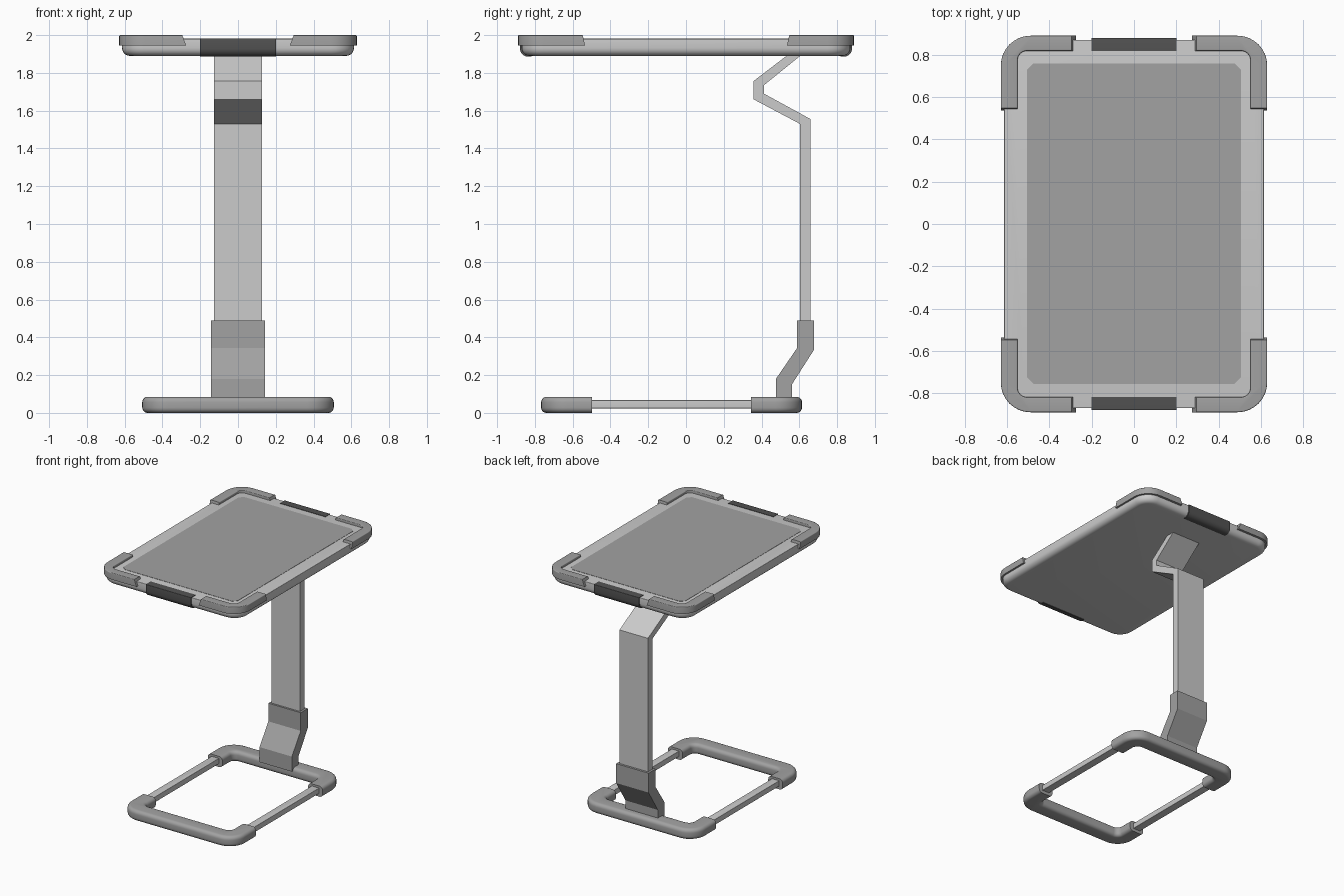
import bpy, bmesh, math
from mathutils import Vector

if "Cube" in bpy.data.objects:
    bpy.data.objects.remove(bpy.data.objects["Cube"])


def material(name, value):
    m = bpy.data.materials.new(name)
    m.diffuse_color = (value, value, value, 1)
    m.use_nodes = True
    m.node_tree.nodes["Principled BSDF"].inputs["Base Color"].default_value = m.diffuse_color
    return m


LIGHT = material("light_grey", 0.60)
MID = material("mid_grey", 0.36)
DARK = material("dark_grey", 0.085)


def fillet(corners, steps=8):
    """Turn (x, y, radius) corners into an outline with rounded corners."""
    out = []
    for i, (x, y, r) in enumerate(corners):
        p = Vector((x, y))
        if r == 0:
            out.append(p)
            continue
        a = Vector(corners[i - 1][:2]) - p
        b = Vector(corners[(i + 1) % len(corners)][:2]) - p
        a.normalize()
        b.normalize()
        # right-angled corners only
        c = p + (a + b) * r
        for k in range(steps + 1):
            t = math.pi / 2 * k / steps
            out.append(c - b * r * math.cos(t) - a * r * math.sin(t))
    return out


def finish(name, bm, mat):
    bmesh.ops.recalc_face_normals(bm, faces=bm.faces)
    me = bpy.data.meshes.new(name)
    bm.to_mesh(me)
    bm.free()
    ob = bpy.data.objects.new(name, me)
    bpy.context.collection.objects.link(ob)
    me.materials.append(mat)
    bpy.ops.object.select_all(action='DESELECT')
    ob.select_set(True)
    bpy.context.view_layer.objects.active = ob
    bpy.ops.object.shade_smooth_by_angle(angle=math.radians(32))
    return ob


def slab(name, outline, z0, z1, mat, low=0, high=0, keep=lambda a, b: True, edit=None):
    """Extrude a flat outline from z0 to z1 and round its rims."""
    bm = bmesh.new()
    face = bm.faces.new([bm.verts.new((p[0], p[1], z0)) for p in outline])
    new = bmesh.ops.extrude_face_region(bm, geom=[face])["geom"]
    for v in new:
        if isinstance(v, bmesh.types.BMVert):
            v.co.z = z1
    if edit:
        for v in bm.verts:
            edit(v)
    for z, r in ((z0, low), (z1, high)):
        if r:
            edges = [e for e in bm.edges
                     if all(abs(v.co.z - z) < 1e-5 for v in e.verts)
                     and keep(e.verts[0].co, e.verts[1].co)]
            bmesh.ops.bevel(bm, geom=edges, offset=r, segments=5, profile=0.5,
                            affect='EDGES', clamp_overlap=True)
    return finish(name, bm, mat)


def strip(name, profile, half, mat):
    """Extrude a side profile (y, z) across the width."""
    bm = bmesh.new()
    face = bm.faces.new([bm.verts.new((-half, y, z)) for y, z in profile])
    new = bmesh.ops.extrude_face_region(bm, geom=[face])["geom"]
    for v in new:
        if isinstance(v, bmesh.types.BMVert):
            v.co.x = half
    return finish(name, bm, mat)


def rect(x0, x1, y0, y1, r):
    return fillet([(x0, y0, r), (x1, y0, r), (x1, y1, r), (x0, y1, r)])


# base: two U-shaped end bars
W = 0.128
for name, outer, end, s in (("base_front_bar", -0.767, -0.497, 1),
                            ("base_rear_bar", 0.614, 0.344, -1)):
    inner = outer + s * W
    u = fillet([(-0.507, end, 0), (-0.507, outer, 0.14), (0.507, outer, 0.14), (0.507, end, 0),
                (0.507 - W, end, 0), (0.507 - W, inner, 0.04),
                (-0.507 + W, inner, 0.04), (-0.507 + W, end, 0)])
    slab(name, u, 0, 0.085, MID, 0.028, 0.028,
         keep=lambda a, b, e=end: not (abs(a.y - e) < 1e-5 and abs(b.y - e) < 1e-5))

# base: side rails joining the bars
for side, s in (("left", -1), ("right", 1)):
    c = s * (0.507 - W / 2)
    slab(side + "_base_rail", rect(c - 0.032, c + 0.032, -0.53, 0.38, 0.003),
         0.024, 0.068, LIGHT, 0.008, 0.008)

# stand: cranked foot and column with bent neck
strip("stand_foot", [(0.476, 0.06), (0.476, 0.18), (0.588, 0.343), (0.588, 0.488),
                     (0.677, 0.488), (0.677, 0.333), (0.56, 0.15), (0.56, 0.06)], 0.143, MID)
strip("stand_column", [(0.603, 0.47), (0.603, 1.53), (0.358, 1.66), (0.358, 1.757),
                       (0.545, 1.9), (0.617, 1.9), (0.413, 1.735), (0.413, 1.69),
                       (0.66, 1.555), (0.66, 0.47)], 0.126, LIGHT)

# tablet: body and screen
slab("tablet_body", rect(-0.614, 0.614, -0.87, 0.87, 0.12), 1.89, 1.98, LIGHT, 0.042, 0.004)
k = 0.03
slab("screen", [(-0.505 + k, -0.755), (0.505 - k, -0.755), (0.505, -0.755 + k), (0.505, 0.758 - k),
                (0.505 - k, 0.758), (-0.505 + k, 0.758), (-0.505, 0.758 - k), (-0.505, -0.755 + k)],
     1.976, 1.982, MID)

# tablet: four corner guards with slanted ends
for fb, sy in (("front", -1), ("rear", 1)):
    for lr, sx in (("left", -1), ("right", 1)):
        guard = fillet([(sx * x, sy * y, r) for x, y, r in (
            (0.275, 0.889, 0), (0.629, 0.889, 0.14), (0.629, 0.535, 0),
            (0.55, 0.535, 0), (0.55, 0.818, 0.045), (0.275, 0.818, 0))])

        def slant(v, sx=sx, sy=sy):
            if v.co.z > 1.99:
                if abs(v.co.x) < 0.28:
                    v.co.x += sx * 0.02
                if abs(v.co.y) < 0.54:
                    v.co.y += sy * 0.012
        slab(f"{fb}_{lr}_corner_guard", guard, 1.946, 2.0, MID, 0, 0.006, edit=slant,
             keep=lambda a, b: not (max(abs(a.x), abs(b.x)) < 0.3 or max(abs(a.y), abs(b.y)) < 0.55))

# tablet: dark grips at both short ends
for fb, s in (("front", -1), ("rear", 1)):
    slab(fb + "_grip", [(-0.2, s * 0.818), (0.2, s * 0.818), (0.2, s * 0.879), (-0.2, s * 0.879)],
         1.886, 1.983, DARK, 0.042, 0.004,
         keep=lambda a, b: min(abs(a.y), abs(b.y)) > 0.87)
